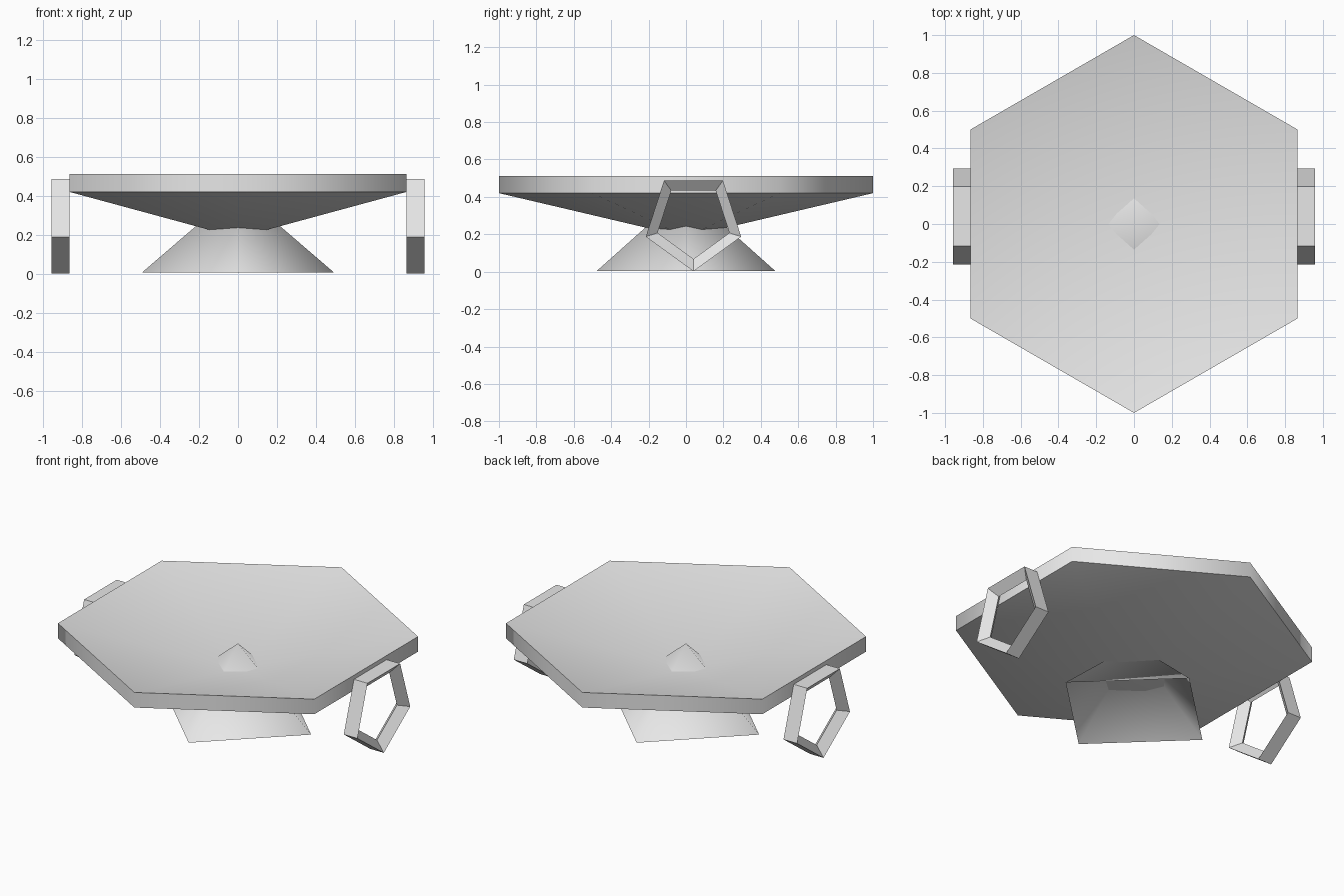
import bpy
import bmesh
from math import sin, cos, pi, radians

cube = bpy.data.objects.get("Cube")
if cube:
    bpy.data.objects.remove(cube, do_unlink=True)

# Single plain material
grey = bpy.data.materials.new("light_grey")
grey.use_nodes = True
colour = (0.8, 0.8, 0.8, 1)
grey.diffuse_color = colour
grey.node_tree.nodes["Principled BSDF"].inputs["Base Color"].default_value = colour


def finish(name, bm, smooth_angle=None):
    bmesh.ops.recalc_face_normals(bm, faces=bm.faces)
    mesh = bpy.data.meshes.new(name)
    bm.to_mesh(mesh)
    bm.free()
    mesh.materials.append(grey)
    obj = bpy.data.objects.new(name, mesh)
    bpy.context.collection.objects.link(obj)
    if smooth_angle:
        bpy.ops.object.select_all(action='DESELECT')
        obj.select_set(True)
        bpy.context.view_layer.objects.active = obj
        bpy.ops.object.shade_smooth_by_angle(angle=radians(smooth_angle))
    return obj


def ring(bm, sides, rx, ry, z, start=0.0):
    angles = [start + 2 * pi * i / sides for i in range(sides)]
    return [bm.verts.new((rx * cos(a), ry * sin(a), z)) for a in angles]


def bridge(bm, a, b):
    for i in range(len(a)):
        j = (i + 1) % len(a)
        bm.faces.new((a[i], a[j], b[j], b[i]))


def fan(bm, loop, z):
    tip = bm.verts.new((0, 0, z))
    for i in range(len(loop)):
        bm.faces.new((loop[i], loop[(i + 1) % len(loop)], tip))


# Shallow six-sided bowl: outer cone, upright rim, inner cone
bm = bmesh.new()
low = ring(bm, 6, 1, 1, 0.42, pi / 6)
high = ring(bm, 6, 1, 1, 0.512, pi / 6)
bridge(bm, low, high)
fan(bm, low, 0.185)
fan(bm, high, 0.277)
finish("bowl", bm, 65)

# Four-sided pedestal, open underneath, its tip rising through the bowl floor
bm = bmesh.new()
fan(bm, ring(bm, 4, 0.494, 0.476, 0.005), 0.43)
finish("pedestal", bm, 80)


# Five-sided ring handles with a triangular section, flat side outward
def handle(name, x):
    bm = bmesh.new()
    section = [(-0.046, 0.268), (0.046, 0.268), (0, 0.202)]
    loops = []
    for dx, r in section:
        angles = [2 * pi * i / 5 - pi / 2 for i in range(5)]
        loops.append([bm.verts.new((x + dx, 0.04 + r * cos(a), 0.27 + r * sin(a)))
                      for a in angles])
    for i in range(3):
        bridge(bm, loops[i], loops[(i + 1) % 3])
    finish(name, bm)


for side, sign in (("left", 1), ("right", -1)):
    handle(side + "_handle", sign * 0.911)
